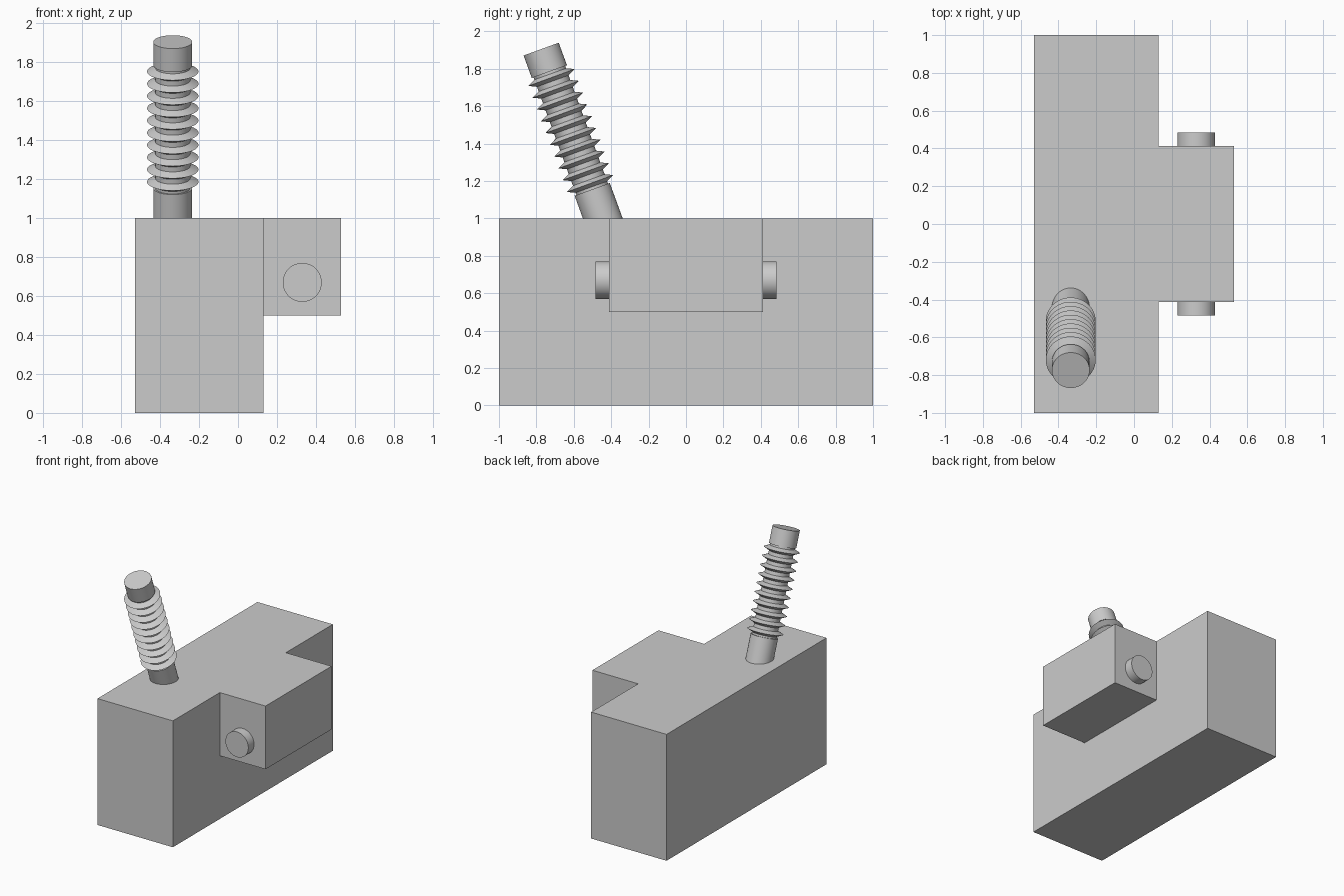
import bpy, bmesh, math
from mathutils import Matrix, Vector

if "Cube" in bpy.data.objects:
    bpy.data.objects.remove(bpy.data.objects["Cube"], do_unlink=True)

grey = bpy.data.materials.new("plain grey")
grey.use_nodes = True
grey.diffuse_color = (0.6, 0.6, 0.6, 1)
grey.node_tree.nodes["Principled BSDF"].inputs["Base Color"].default_value = (0.6, 0.6, 0.6, 1)


def add_object(name, bm):
    mesh = bpy.data.meshes.new(name)
    bmesh.ops.recalc_face_normals(bm, faces=bm.faces)
    bm.to_mesh(mesh)
    bm.free()
    mesh.materials.append(grey)
    obj = bpy.data.objects.new(name, mesh)
    bpy.context.collection.objects.link(obj)
    return obj


def select(obj):
    bpy.ops.object.select_all(action='DESELECT')
    obj.select_set(True)
    bpy.context.view_layer.objects.active = obj


def box(name, low, high):
    low, high = Vector(low), Vector(high)
    bm = bmesh.new()
    bmesh.ops.create_cube(bm, size=1, matrix=Matrix.Translation((low + high) / 2)
                          @ Matrix.Diagonal((*(high - low), 1)))
    return add_object(name, bm)


def lathe(name, profile, origin, tilt, sides=48):
    """Revolve (radius, height) points about a tilted axis and close the ends."""
    bm = bmesh.new()
    rings = []
    for r, h in profile:
        rings.append([bm.verts.new((r * math.cos(a), r * math.sin(a), h))
                      for a in (math.tau * i / sides for i in range(sides))])
    for a, b in zip(rings, rings[1:]):
        for i in range(sides):
            j = (i + 1) % sides
            bm.faces.new((a[i], a[j], b[j], b[i]))
    bm.faces.new(rings[0][::-1])
    bm.faces.new(rings[-1])
    bm.transform(Matrix.Translation(origin) @ Matrix.Rotation(math.radians(tilt), 4, 'X'))
    obj = add_object(name, bm)
    select(obj)
    bpy.ops.object.shade_smooth_by_angle(angle=math.radians(30))
    return obj


# Main block with the side housing fused to it
body = box("main_block", (-0.53, -1, 0), (0.13, 1, 1))
housing = box("side_housing", (0, -0.413, 0.5), (0.53, 0.413, 1))
select(body)
fuse = body.modifiers.new("fuse", 'BOOLEAN')
fuse.operation = 'UNION'
fuse.solver = 'EXACT'
fuse.object = housing
bpy.ops.object.modifier_apply(modifier=fuse.name)
bpy.data.objects.remove(housing, do_unlink=True)

# Round pins on both ends of the housing
for name, side in (("front_pin", -1), ("back_pin", 1)):
    lathe(name, [(0.1, 0), (0.1, 0.085)], (0.33, 0.4 * side, 0.67), -90 * side)

# Tilted lever: two sleeves with a ribbed boot between them
base, tilt = (-0.335, -0.445, 1), 20
start, end, ribs = 0.165, 0.835, 10
lathe("lower_sleeve", [(0.1, -0.06), (0.1, start)], base, tilt)
lathe("upper_sleeve", [(0.1, end), (0.1, 0.963)], base, tilt)
pitch = (end - start) / ribs
boot = [(0.09, start - 0.01)]
for k in range(ribs):
    peak = start + pitch * (k + 0.5)
    boot += [(0.09, peak - 0.02), (0.132, peak), (0.09, peak + 0.02)]
boot.append((0.09, end + 0.01))
lathe("ribbed_boot", boot, base, tilt)
